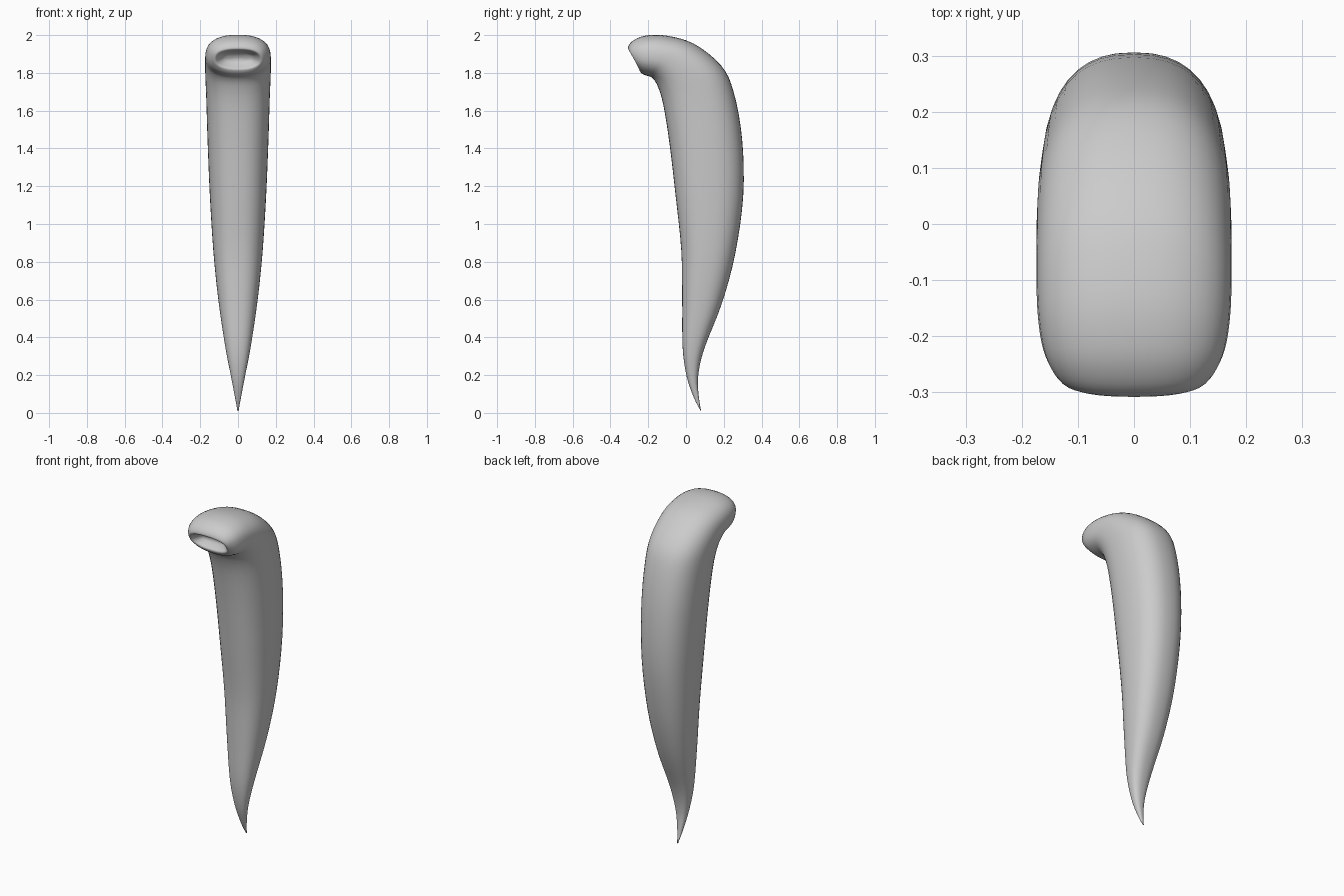
import bpy, bmesh
from math import sin, cos, pi
from mathutils import Vector

if "Cube" in bpy.data.objects:
    bpy.data.objects.remove(bpy.data.objects["Cube"])

# Cross-sections: front y, front z, back y, back z, half width
SECTIONS = [
    (0.077, 0.012, 0.080, 0.010, 0.003),
    (0.042, 0.080, 0.068, 0.085, 0.016),
    (0.003, 0.195, 0.064, 0.190, 0.037),
    (-0.018, 0.350, 0.095, 0.335, 0.066),
    (-0.020, 0.600, 0.190, 0.580, 0.103),
    (-0.025, 0.860, 0.260, 0.840, 0.130),
    (-0.055, 1.150, 0.303, 1.150, 0.149),
    (-0.088, 1.430, 0.297, 1.450, 0.161),
    (-0.120, 1.630, 0.252, 1.700, 0.168),
    (-0.150, 1.730, 0.185, 1.840, 0.173),
    (-0.178, 1.773, 0.040, 1.955, 0.174),
    (-0.203, 1.784, -0.110, 1.998, 0.172),
    (-0.226, 1.792, -0.220, 1.996, 0.162),
    (-0.241, 1.805, -0.285, 1.967, 0.143),
    (-0.247, 1.821, -0.308, 1.930, 0.122),
    # recessed oval in the end
    (-0.232, 1.838, -0.283, 1.918, 0.100),
    (-0.218, 1.858, -0.245, 1.908, 0.070),
    (-0.217, 1.876, -0.227, 1.894, 0.025),
]
SIDES, STEPS, POWER = 40, 4, 2.4


def spline(p0, p1, p2, p3, t):
    """Catmull-Rom interpolation of section values"""
    return [0.5 * (2 * b + (c - a) * t + (2 * a - 5 * b + 4 * c - d) * t * t
                   + (3 * b - a - 3 * c + d) * t ** 3)
            for a, b, c, d in zip(p0, p1, p2, p3)]


def rounded(v):
    return abs(v) ** (2 / POWER) * (1 if v >= 0 else -1)


# Smoothly interpolated sections
rows = []
last = len(SECTIONS) - 1
for i in range(last):
    pts = [SECTIONS[min(max(i + k, 0), last)] for k in (-1, 0, 1, 2)]
    rows += [spline(*pts, s / STEPS) for s in range(STEPS)]
rows.append(SECTIONS[-1])

# Curved horn body lofted through the sections
bm = bmesh.new()
rings = []
for fy, fz, by, bz, w in rows:
    front, back = Vector((0, fy, fz)), Vector((0, by, bz))
    mid, half = (front + back) / 2, (back - front) / 2
    ring = []
    for k in range(SIDES):
        a = 2 * pi * k / SIDES
        ring.append(bm.verts.new(mid + half * rounded(sin(a))
                                 + Vector((w * rounded(cos(a)), 0, 0))))
    rings.append(ring)
for r0, r1 in zip(rings, rings[1:]):
    for k in range(SIDES):
        n = (k + 1) % SIDES
        bm.faces.new((r0[k], r0[n], r1[n], r1[k]))
bm.faces.new(rings[0][::-1])
bm.faces.new(rings[-1])
bmesh.ops.recalc_face_normals(bm, faces=bm.faces)
for f in bm.faces:
    f.smooth = True
mesh = bpy.data.meshes.new("curved_horn")
bm.to_mesh(mesh)
bm.free()
horn = bpy.data.objects.new("curved_horn", mesh)
bpy.context.collection.objects.link(horn)
